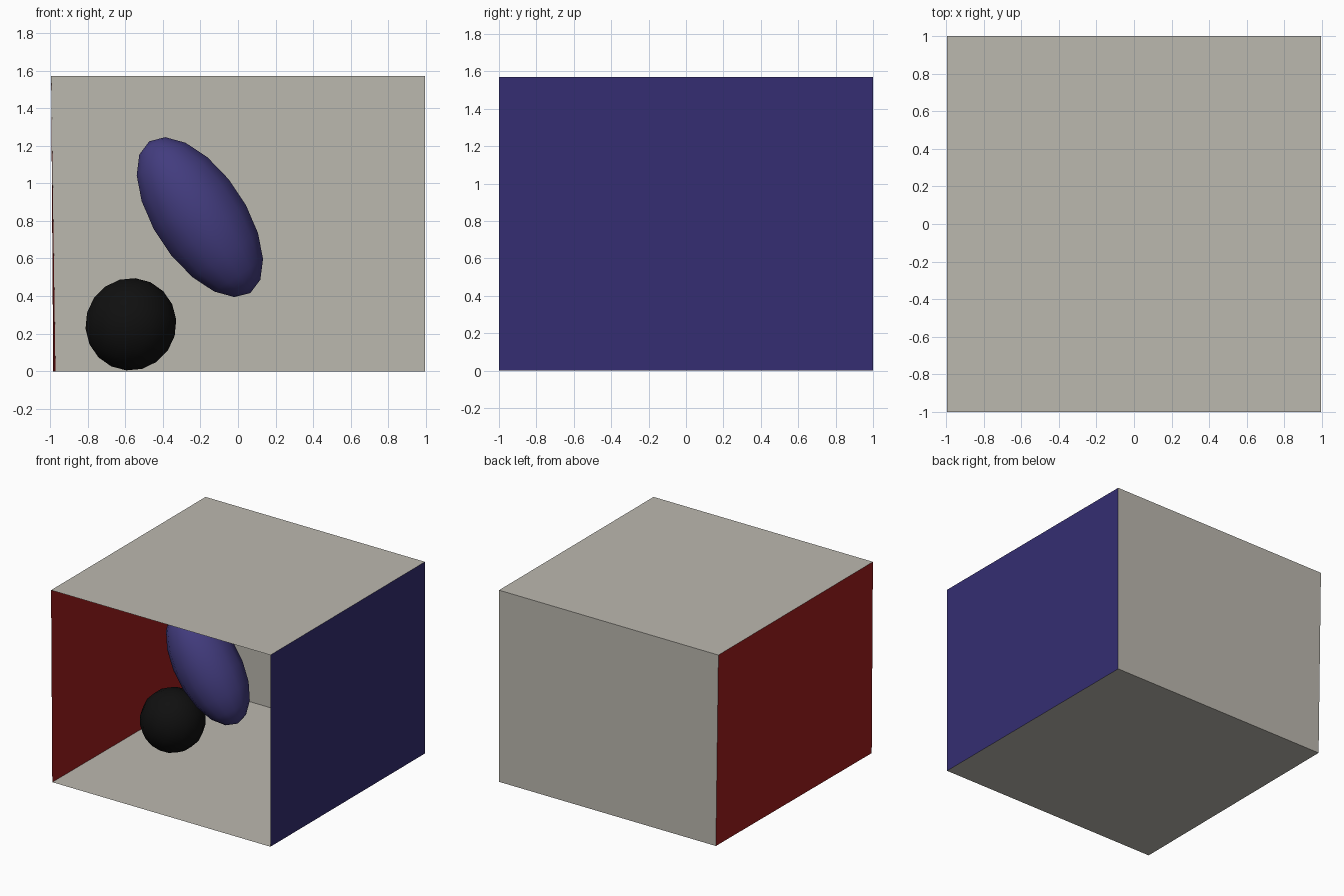
import bpy, math

if "Cube" in bpy.data.objects:
    bpy.data.objects.remove(bpy.data.objects["Cube"])

def material(name, rgb):
    m = bpy.data.materials.new(name)
    m.diffuse_color = (*rgb, 1)
    m.use_nodes = True
    m.node_tree.nodes["Principled BSDF"].inputs["Base Color"].default_value = m.diffuse_color
    return m

cream = material("cream", (0.50, 0.48, 0.43))
red = material("red", (0.345, 0.0125, 0.0125))
blue = material("blue", (0.035, 0.027, 0.17))
light_blue = material("light_blue", (0.055, 0.045, 0.21))
black = material("black", (0.005, 0.005, 0.005))

# Room corners; the left wall leans slightly
W, H = 0.994, 1.57
fl, fr, br, bl = (-0.983, -1, 0), (W, -1, 0), (W, 1, 0), (-0.971, 1, 0)
tfl, tfr, tbr, tbl = (-W, -1, H), (W, -1, H), (W, 1, H), (-W, 1, H)

def panel(name, corners, mat):
    me = bpy.data.meshes.new(name)
    me.from_pydata(corners, [], [(0, 1, 2, 3)])
    me.materials.append(mat)
    ob = bpy.data.objects.new(name, me)
    bpy.context.collection.objects.link(ob)

# Single-sheet walls, normals facing into the room, front left open
panel("floor", [fl, fr, br, bl], cream)
panel("ceiling", [tfl, tbl, tbr, tfr], cream)
panel("back_wall", [bl, br, tbr, tbl], cream)
panel("left_wall", [fl, bl, tbl, tfl], red)
panel("right_wall", [fr, tfr, tbr, br], blue)

def ball(name, loc, size, tilt, mat):
    bpy.ops.mesh.primitive_uv_sphere_add(segments=14, ring_count=9, radius=1,
                                         location=loc, rotation=(0, tilt, 0))
    ob = bpy.context.object
    ob.name = name
    ob.scale = size
    ob.data.materials.append(mat)
    bpy.ops.object.shade_smooth()

# Round ball near the floor and a floating tilted ellipsoid
ball("ball", (-0.57, -0.03, 0.25), (0.247, 0.247, 0.247), math.radians(25), black)
ball("tilted_ellipsoid", (-0.203, -0.10, 0.82), (0.249, 0.249, 0.485),
     math.radians(-33.7), light_blue)
